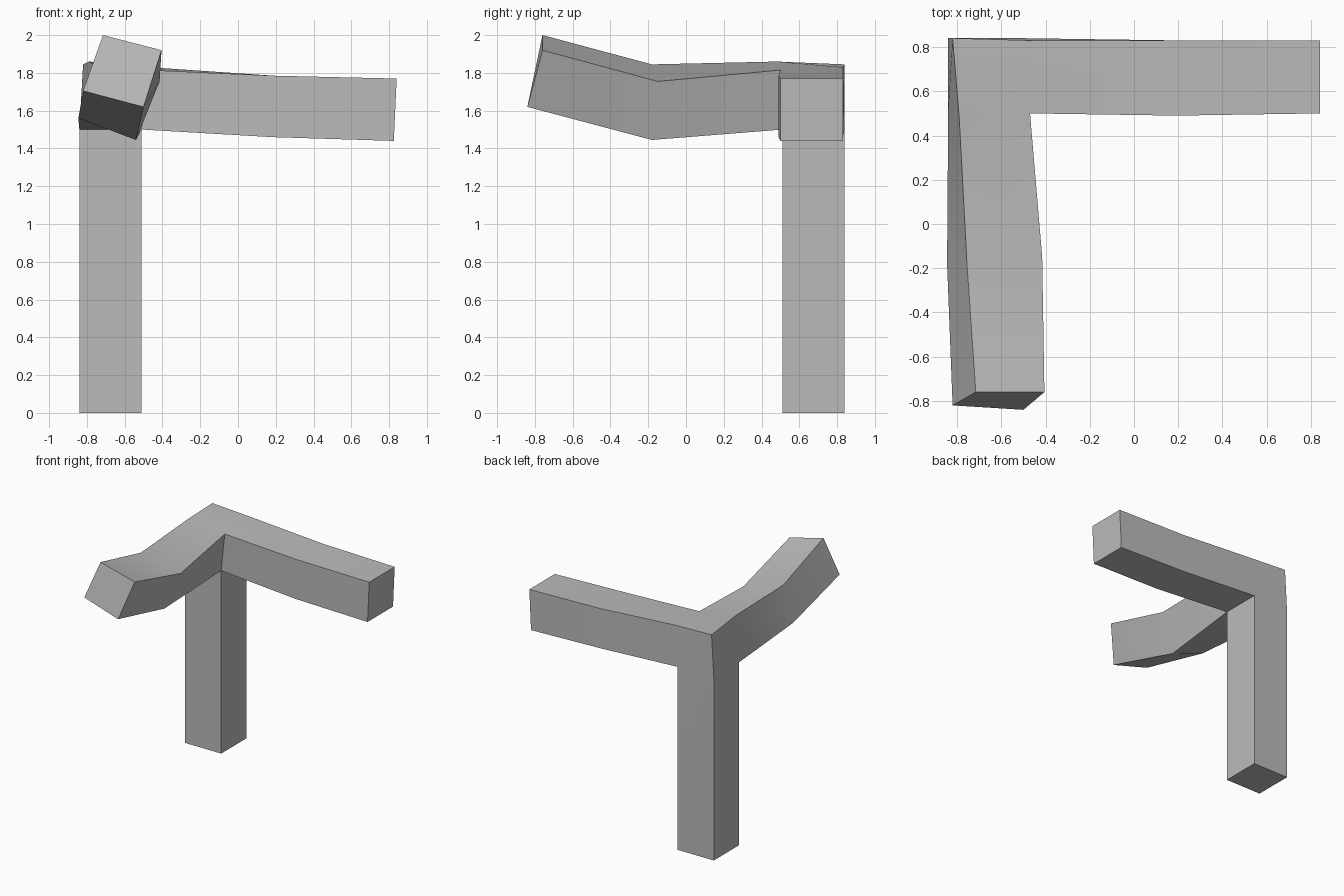
import bpy
import bmesh
import math

default_cube = bpy.data.objects.get("Cube")
if default_cube:
    bpy.data.objects.remove(default_cube, do_unlink=True)

# Single plain grey finish
grey = bpy.data.materials.new("plain grey")
grey.use_nodes = True
colour = (0.5, 0.5, 0.5, 1)
grey.diffuse_color = colour
grey.node_tree.nodes["Principled BSDF"].inputs["Base Color"].default_value = colour

bm = bmesh.new()


def add_ring(points):
    return [bm.verts.new(p) for p in points]


def extend(start, *sections):
    """Skin four-sided sections outward from a starting ring and cap the end."""
    ring = start
    for points in sections:
        following = add_ring(points)
        for i in range(4):
            j = (i + 1) % 4
            bm.faces.new((ring[i], ring[j], following[j], following[i]))
        ring = following
    bm.faces.new(ring)


def square_section(z):
    left, right, front, back = -0.84, -0.51, 0.51, 0.84
    return [(left, front, z), (right, front, z), (right, back, z), (left, back, z)]


def beam_section(x_top, x_bottom, z_top, z_bottom, front, back):
    return [(x_top, front, z_top), (x_top, back, z_top),
            (x_bottom, back, z_bottom), (x_bottom, front, z_bottom)]


# Corner hub: lower and upper rings run front left, front right, back right, back left
low = add_ring(square_section(1.5))
top = add_ring([(-0.79, 0.48, 1.86), (-0.47, 0.5, 1.815),
                (-0.47, 0.83, 1.83), (-0.82, 0.84, 1.845)])
bm.faces.new(top)
bm.faces.new((top[2], top[3], low[3], low[2]))
bm.faces.new((top[3], top[0], low[0], low[3]))

# Upright post
extend(low, square_section(0))

# Side beam, drooping slightly
extend([top[1], top[2], low[2], low[1]],
       beam_section(0.19, 0.18, 1.785, 1.46, 0.49, 0.83),
       beam_section(0.84, 0.825, 1.77, 1.44, 0.5, 0.83))

# Front beam, twisting and kinked upward
extend([top[0], top[1], low[1], low[0]],
       [(-0.755, -0.18, 1.845), (-0.415, -0.15, 1.755),
        (-0.54, -0.18, 1.445), (-0.845, -0.18, 1.56)],
       [(-0.715, -0.76, 2.0), (-0.405, -0.76, 1.92),
        (-0.5, -0.84, 1.62), (-0.82, -0.82, 1.705)])

bmesh.ops.recalc_face_normals(bm, faces=bm.faces[:])
mesh = bpy.data.meshes.new("corner_frame")
bm.to_mesh(mesh)
bm.free()
mesh.materials.append(grey)

frame = bpy.data.objects.new("corner_frame", mesh)
bpy.context.collection.objects.link(frame)
bpy.ops.object.select_all(action="DESELECT")
frame.select_set(True)
bpy.context.view_layer.objects.active = frame
bpy.ops.object.shade_smooth_by_angle(angle=math.radians(30))
